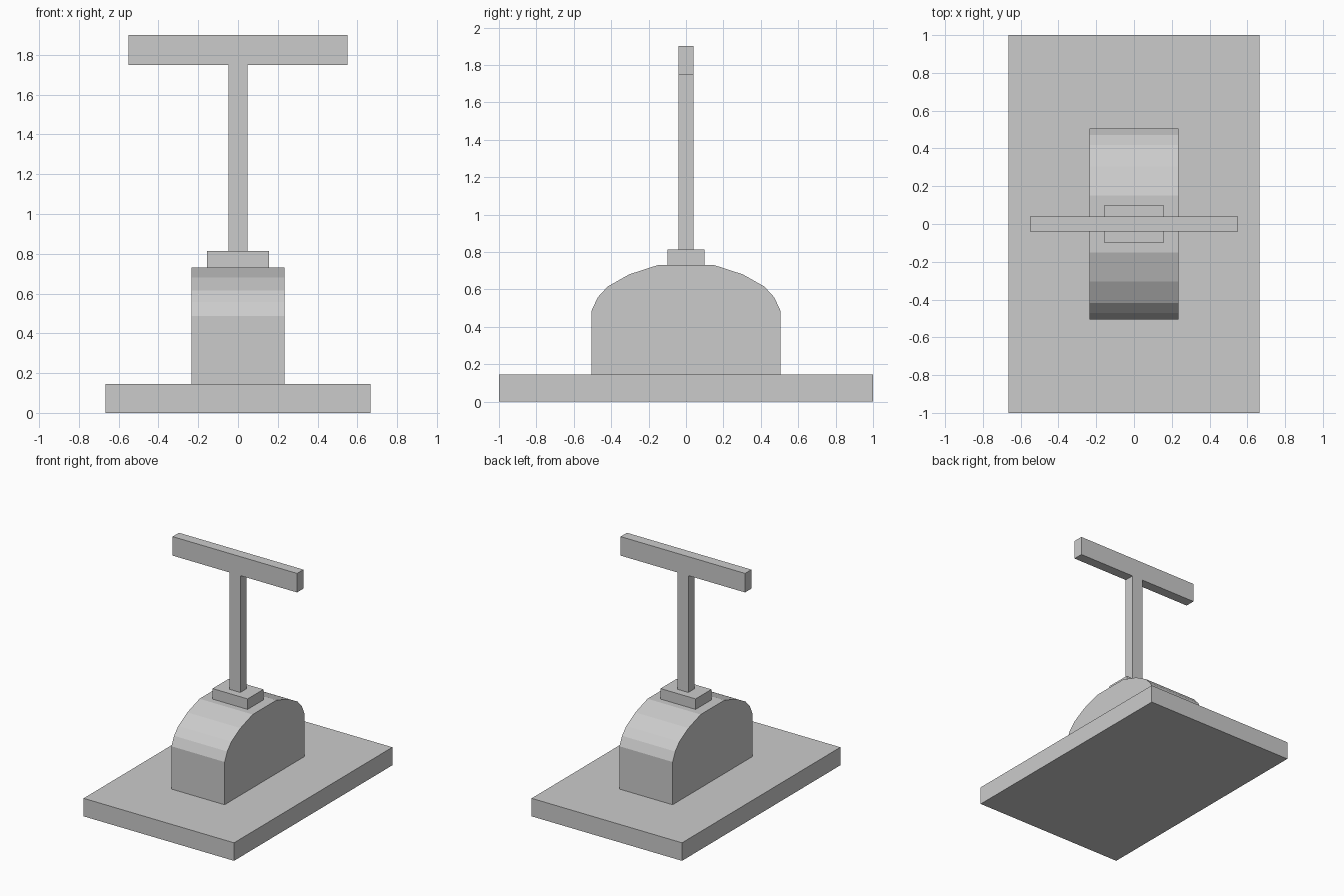
import bpy, bmesh

if "Cube" in bpy.data.objects:
    bpy.data.objects.remove(bpy.data.objects["Cube"])


def prism(name, outline, half_x):
    """Extrude a y-z outline symmetrically along x."""
    bm = bmesh.new()
    face = bm.faces.new([bm.verts.new((-half_x, y, z)) for y, z in outline])
    ext = bmesh.ops.extrude_face_region(bm, geom=[face])
    verts = [g for g in ext["geom"] if isinstance(g, bmesh.types.BMVert)]
    bmesh.ops.translate(bm, verts=verts, vec=(2 * half_x, 0, 0))
    bmesh.ops.recalc_face_normals(bm, faces=bm.faces)
    mesh = bpy.data.meshes.new(name)
    bm.to_mesh(mesh)
    bm.free()
    obj = bpy.data.objects.new(name, mesh)
    bpy.context.collection.objects.link(obj)
    return obj


def box(name, half_x, half_y, z0, z1):
    return prism(name, [(-half_y, z0), (half_y, z0), (half_y, z1), (-half_y, z1)], half_x)


# Flat base plate
box("base_plate", 0.665, 1.0, 0.0, 0.144)

# Housing with a faceted rounded top, half profile mirrored in y
half = [(0.505, 0.144), (0.505, 0.486), (0.472, 0.557),
        (0.419, 0.615), (0.304, 0.68), (0.15, 0.73)]
prism("housing", half + [(-y, z) for y, z in reversed(half)], 0.235)

# Collar, upright post and T-shaped crossbar
box("collar", 0.155, 0.10, 0.73, 0.814)
box("post", 0.048, 0.04, 0.814, 1.748)
box("crossbar", 0.55, 0.04, 1.748, 1.9)
